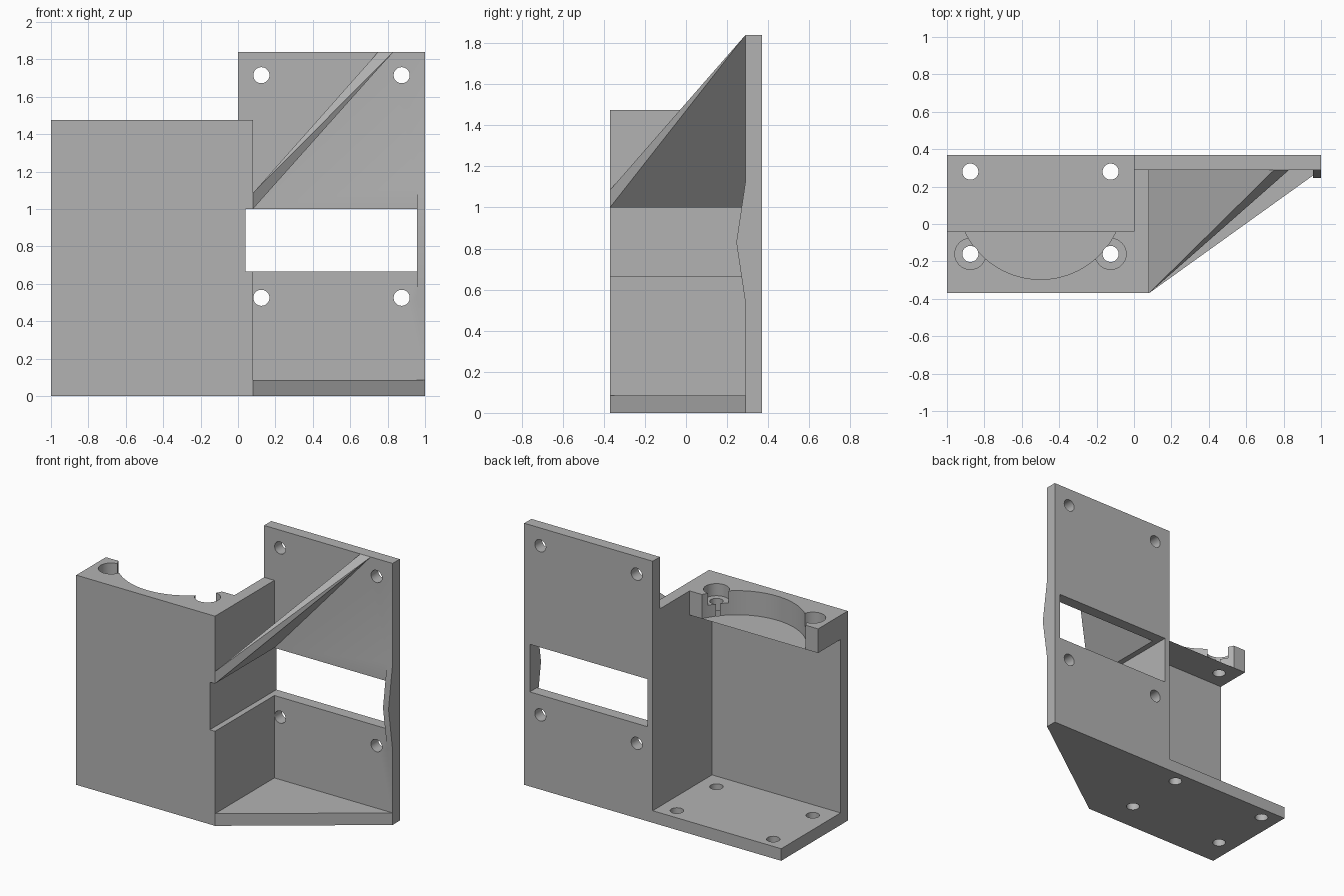
import bpy, bmesh
from mathutils import Matrix

if "Cube" in bpy.data.objects:
    bpy.data.objects.remove(bpy.data.objects["Cube"])

grey = bpy.data.materials.new("plain_grey")
grey.use_nodes = True
colour = (0.45, 0.45, 0.45, 1)
grey.diffuse_color = colour
grey.node_tree.nodes["Principled BSDF"].inputs["Base Color"].default_value = colour

T = 0.085                       # sheet thickness
FRONT, BACK = -0.37, 0.37
INNER = BACK - T + 0.005        # front face of the mounting plate
TOP, PLATE_TOP = 1.475, 1.84
WALL = 0.08                     # outer face of the middle wall


def finish(name, bm):
    bmesh.ops.recalc_face_normals(bm, faces=bm.faces)
    mesh = bpy.data.meshes.new(name)
    bm.to_mesh(mesh)
    bm.free()
    mesh.materials.append(grey)
    obj = bpy.data.objects.new(name, mesh)
    bpy.context.collection.objects.link(obj)
    return obj


def solid(name, points):
    """Convex solid around a few corner points."""
    bm = bmesh.new()
    for p in points:
        bm.verts.new(p)
    bmesh.ops.convex_hull(bm, input=bm.verts)
    bmesh.ops.dissolve_limit(bm, angle_limit=0.001, verts=bm.verts, edges=bm.edges)
    return finish(name, bm)


def box(name, xs, ys, zs):
    return solid(name, [(x, y, z) for x in xs for y in ys for z in zs])


def cylinder(name, centre, radius, depth, axis="Z", sides=32):
    bm = bmesh.new()
    turn = Matrix.Rotation(1.5707963, 4, "X") if axis == "Y" else Matrix()
    bmesh.ops.create_cone(bm, cap_ends=True, segments=sides, radius1=radius,
                          radius2=radius, depth=depth,
                          matrix=Matrix.Translation(centre) @ turn)
    return finish(name, bm)


def combine(target, others, operation):
    """Apply a boolean with each other object, then remove that object."""
    for other in others:
        mod = target.modifiers.new("join", "BOOLEAN")
        mod.operation, mod.solver, mod.object = operation, "EXACT", other
        bpy.context.view_layer.objects.active = target
        bpy.ops.object.modifier_apply(modifier=mod.name)
        bpy.data.objects.remove(other)


# Main sheets
bracket = box("bracket", (0, 1), (INNER, BACK), (0, PLATE_TOP))
combine(bracket, [
    box("middle_wall", (0, WALL), (FRONT, BACK), (0, TOP)),
    box("front_wall", (-1, WALL), (FRONT, FRONT + WALL), (0, TOP)),
    box("base", (-1, WALL), (FRONT, BACK), (0, T)),
], "UNION")

# Motor shelf with a round cut-out that leaves two lugs
shelf = box("shelf", (-1, 0.04), (FRONT, -0.04), (TOP - 2 * T, TOP))
combine(bracket, [shelf], "UNION")
cuts = [cylinder("round_cutout", (-0.5, 0.15, TOP), 0.446, 4 * T, sides=96)]

# Screw holes, with counterbores in the lugs
for x in (-0.875, -0.125):
    cuts.append(cylinder("counterbore", (x, -0.16, TOP), 0.083, 2 * T))
    for y in (-0.16, 0.28):
        cuts.append(cylinder("base_hole", (x, y, 0.8), 0.043, 2))
for x in (0.125, 0.875):
    for z in (0.525, 1.715):
        cuts.append(cylinder("plate_hole", (x, 0.33, z), 0.043, 0.3, "Y"))

# Wide slot that also thins the middle wall
cuts.append(box("slot", (0.04, 0.957), (-0.5, 0.5), (0.665, 1)))
combine(bracket, cuts, "DIFFERENCE")

# Gusset, sloping brace and thickened edge beside the slot
lower = [(WALL, FRONT), (WALL, INNER), (1, INNER)]
gusset = solid("gusset", [(x, y, z) for x, y in lower for z in (0, T)])
brace = solid("brace", [(WALL, y, z) for y in (FRONT, INNER) for z in (1, 1 + T)]
              + [(x, INNER, PLATE_TOP) for x in (0.75, 0.83)])
edge = [(INNER, 0.53), (0.245, 0.83), (INNER, 1.13)]
rib = solid("edge_rib", [(x, y, z) for x in (0.957, 1) for y, z in edge])
combine(bracket, [gusset, brace, rib], "UNION")

bpy.ops.object.select_all(action="DESELECT")
bracket.select_set(True)
bpy.context.view_layer.objects.active = bracket
bpy.ops.object.shade_smooth_by_angle(angle=0.5)
